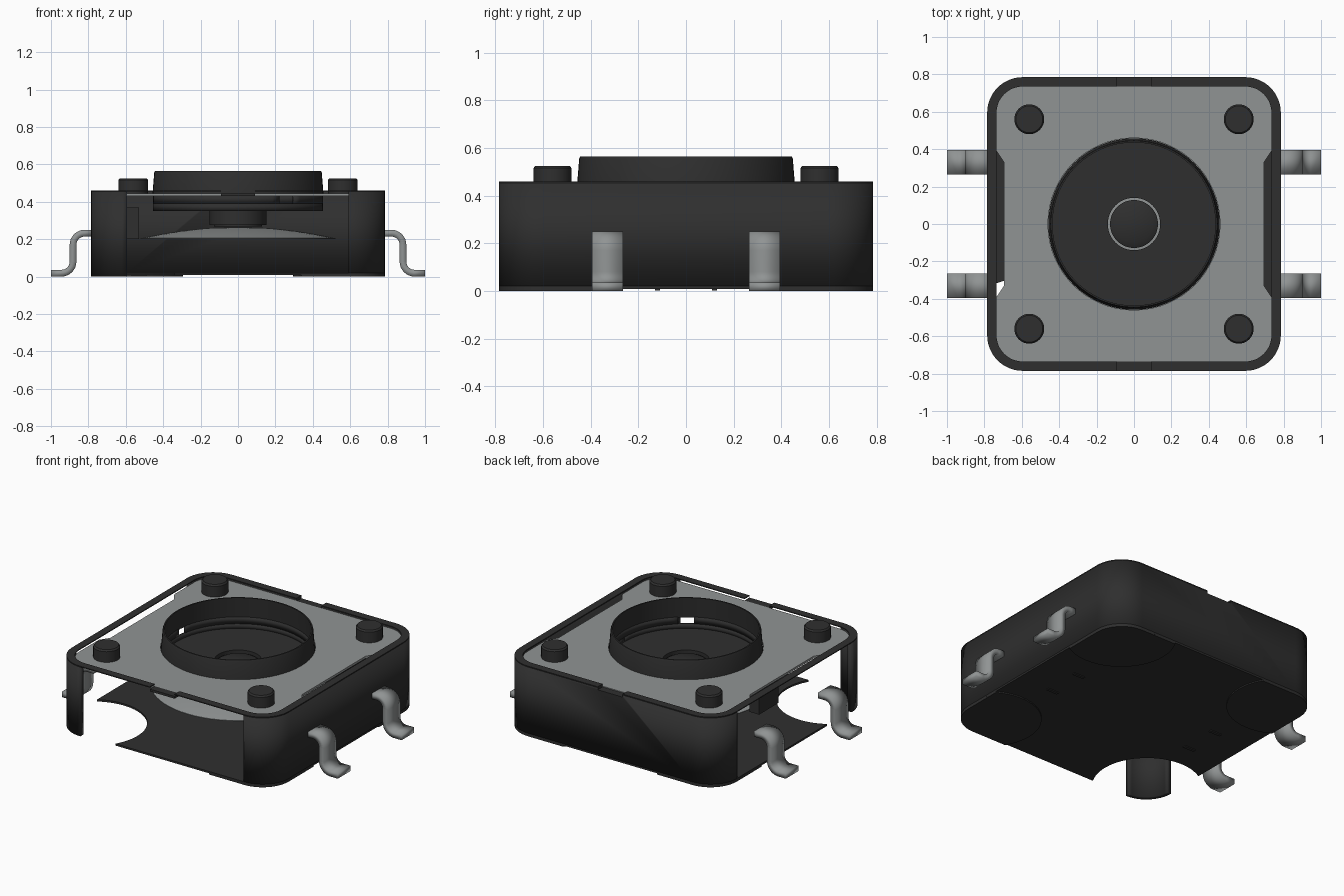
import bpy, bmesh
from math import sin, cos, radians, pi
from mathutils import Matrix

cube = bpy.data.objects.get("Cube")
if cube:
    bpy.data.objects.remove(cube)


def material(name, colour):
    m = bpy.data.materials.new(name)
    m.use_nodes = True
    m.diffuse_color = colour
    m.node_tree.nodes["Principled BSDF"].inputs["Base Color"].default_value = colour
    return m


BLACK = material("black plastic", (0.028, 0.028, 0.028, 1))
STEEL = material("grey steel", (0.28, 0.295, 0.295, 1))
parts = []


def add(name, mesh, mat):
    ob = bpy.data.objects.new(name, mesh)
    bpy.context.collection.objects.link(ob)
    mesh.materials.clear()
    mesh.materials.append(mat)
    parts.append(ob)
    return ob


def from_bm(name, bm, mat):
    mesh = bpy.data.meshes.new(name)
    bm.to_mesh(mesh)
    bm.free()
    return add(name, mesh, mat)


def arc(cx, cy, r, a0, a1, n=12):
    steps = [radians(a0 + (a1 - a0) * i / n) for i in range(n + 1)]
    return [(cx + r * cos(a), cy + r * sin(a)) for a in steps]


def corner(sx, sy, half, r):
    """Rounded corner, counter-clockwise round the whole square."""
    start = {(1, -1): -90, (1, 1): 0, (-1, 1): 90, (-1, -1): 180}[sx, sy]
    return arc(sx * (half - r), sy * (half - r), r, start, start + 90)


CORNERS = [(1, -1), (1, 1), (-1, 1), (-1, -1)]


def rounded(half, r):
    return [p for c in CORNERS for p in corner(*c, half, r)]


def flat(name, loops, z0, z1, mat):
    """Extruded outline; extra loops become holes."""
    cu = bpy.data.curves.new(name, 'CURVE')
    cu.dimensions = '2D'
    cu.fill_mode = 'BOTH'
    cu.extrude = (z1 - z0) / 2
    for pts in loops:
        s = cu.splines.new('POLY')
        s.points.add(len(pts) - 1)
        for p, (x, y) in zip(s.points, pts):
            p.co = (x, y, 0, 1)
        s.use_cyclic_u = True
    tmp = bpy.data.objects.new(name + "_outline", cu)
    bpy.context.collection.objects.link(tmp)
    dg = bpy.context.evaluated_depsgraph_get()
    mesh = bpy.data.meshes.new_from_object(tmp.evaluated_get(dg))
    bpy.data.objects.remove(tmp)
    mesh.transform(Matrix.Translation((0, 0, (z0 + z1) / 2)))
    bm = bmesh.new()
    bm.from_mesh(mesh)
    bmesh.ops.remove_doubles(bm, verts=bm.verts, dist=1e-5)
    bmesh.ops.recalc_face_normals(bm, faces=bm.faces)
    bpy.data.meshes.remove(mesh)
    return from_bm(name, bm, mat)


def ribbon(name, pts, vec, thick, mat, offset=-1):
    """A line of points swept along vec and given thickness."""
    bm = bmesh.new()
    low = [bm.verts.new(p) for p in pts]
    high = [bm.verts.new([a + b for a, b in zip(p, vec)]) for p in pts]
    for i in range(len(pts) - 1):
        bm.faces.new((low[i], low[i + 1], high[i + 1], high[i]))
    ob = from_bm(name, bm, mat)
    mod = ob.modifiers.new("thickness", 'SOLIDIFY')
    mod.thickness = thick
    mod.offset = offset
    return ob


def upright(name, pts, z0, z1, thick):
    return ribbon(name, [(x, y, z0) for x, y in pts], (0, 0, z1 - z0), thick, BLACK)


def lathe(name, profile, mat, at=(0, 0), closed=False, seg=64):
    bm = bmesh.new()
    vs = [bm.verts.new((r, 0, z)) for r, z in profile]
    es = [bm.edges.new(pair) for pair in zip(vs, vs[1:])]
    if closed:
        es.append(bm.edges.new((vs[-1], vs[0])))
    bmesh.ops.spin(bm, geom=vs + es, cent=(0, 0, 0), axis=(0, 0, 1),
                   angle=2 * pi, steps=seg)
    bmesh.ops.remove_doubles(bm, verts=bm.verts, dist=1e-5)
    bmesh.ops.recalc_face_normals(bm, faces=bm.faces)
    ob = from_bm(name, bm, mat)
    ob.location = (*at, 0)
    return ob


def box(name, lo, hi, mat):
    bm = bmesh.new()
    bmesh.ops.create_cube(bm, size=1)
    for v in bm.verts:
        v.co = [b if c > 0 else a for a, b, c in zip(lo, hi, v.co)]
    return from_bm(name, bm, mat)


H, R, OPEN = 0.785, 0.19, 0.59

# Outer walls: open at the front and on the -x side
shell = [(OPEN, -H)] + [p for c in CORNERS[:3] for p in corner(*c, H, R)] + [(-H, OPEN)]
wall = upright("outer_wall", shell, 0.02, 0.454, 0.05)
upright("front_corner_wall", corner(-1, -1, H, R), 0, 0.454, 0.03)

# Top rim with a shallow notch in the front and back
rim = flat("top_rim", [rounded(H, R), rounded(0.735, 0.14)], 0.454, 0.46, BLACK)
for side in (-1, 1):
    ys = sorted((side * 0.70, side * 0.85))
    cutter = box("notch_cutter", (-0.09, ys[0], 0.44), (0.09, ys[1], 0.5), BLACK)
    cutter.hide_render = True
    cutter.hide_viewport = True
    parts.remove(cutter)
    for ob in (wall, rim):
        mod = ob.modifiers.new("notch", 'BOOLEAN')
        mod.object = cutter
        mod.operation = 'DIFFERENCE'
        mod.solver = 'EXACT'
box("front_tab", (-0.09, -H, 0.43), (0.09, -0.735, 0.445), BLACK)

# Steel cover plate with waisted sides and a round opening
P = 0.735
waist = [(P, -0.39), (0.695, -0.33), (0.695, 0.33), (P, 0.39)]
outline = (corner(1, -1, P, 0.14) + waist + corner(1, 1, P, 0.14)
           + corner(-1, 1, P, 0.14) + [(-x, -y) for x, y in waist]
           + corner(-1, -1, P, 0.14))
flat("cover_plate", [outline, arc(0, 0, 0.46, 0, 354, 59)], 0.43, 0.445, STEEL)

# Floor with one corner bitten out, and feet in the other corners
bite = arc(-0.62, -0.62, 0.325, -30.5, 120.5, 20)
floor = [p for c in CORNERS[:3] for p in corner(*c, H, R)] + bite[::-1]
flat("floor", [floor], 0.008, 0.02, BLACK)
foot = bite + corner(-1, -1, H, R)
for sx, sy in CORNERS[:3]:
    flat("corner_foot", [[(-sx * x, -sy * y) for x, y in foot]], 0, 0.008, BLACK)

# Underside ribs
for x in (-0.53, 0.53):
    for y in (-0.12, 0.12):
        box("underside_rib", (x - 0.04, y - 0.01, 0.002), (x + 0.04, y + 0.01, 0.01), BLACK)

# Rivet posts
for x in (-0.56, 0.56):
    for y in (-0.56, 0.56):
        lathe("rivet_post", [(0, 0.43), (0.08, 0.43), (0.08, 0.515),
                             (0.072, 0.525), (0, 0.525)], BLACK, (x, y), seg=32)

# Hollow button: collar, skirt with two small windows, inner floor and plunger
lathe("button_collar", [(0.458, 0.43), (0.448, 0.555), (0.444, 0.565),
                        (0.436, 0.565), (0.446, 0.43)], BLACK, closed=True)
upright("button_skirt", arc(0, 0, 0.455, 0, 360, 64), 0.35, 0.39, 0.01)
upright("button_skirt_front", arc(0, 0, 0.455, -49, 170, 40), 0.39, 0.435, 0.01)
upright("button_skirt_side", arc(0, 0, 0.455, 177, 299, 24), 0.39, 0.435, 0.01)
lathe("button_floor", [(0.45, 0.35), (0.45, 0.36), (0.14, 0.36), (0.14, 0.275),
                       (0.152, 0.275), (0.152, 0.35)], BLACK, closed=True)
lathe("plunger", [(0, 0.268), (0.128, 0.268), (0.128, 0.345), (0.1, 0.36), (0, 0.37)], BLACK)
box("side_guide", (-0.6, -0.1, 0.2), (-0.53, 0.1, 0.37), BLACK)

# Spring dome
curve = [(0.52 * i / 10, 0.205 + 0.06 * (1 - (i / 10) ** 2)) for i in range(11)]
lathe("spring_dome", curve + [(0.52, 0.2), (0, 0.2)], STEEL)

# Four bent pins
bend = ([(0.77, 0.232)] + arc(0.82, 0.17, 0.062, 90, 0, 8)
        + arc(0.944, 0.08, 0.062, 180, 270, 8) + [(1.0, 0.018)])
for side in (-1, 1):
    for y in (-0.395, 0.265):
        ribbon("pin", [(side * x, y, z) for x, z in bend], (0, 0.13, 0),
               0.036, STEEL, 0)

# Smooth curved surfaces, keeping edges sharp
bpy.ops.object.select_all(action='DESELECT')
for ob in parts:
    ob.select_set(True)
bpy.context.view_layer.objects.active = parts[0]
bpy.ops.object.shade_smooth_by_angle(angle=radians(30))
